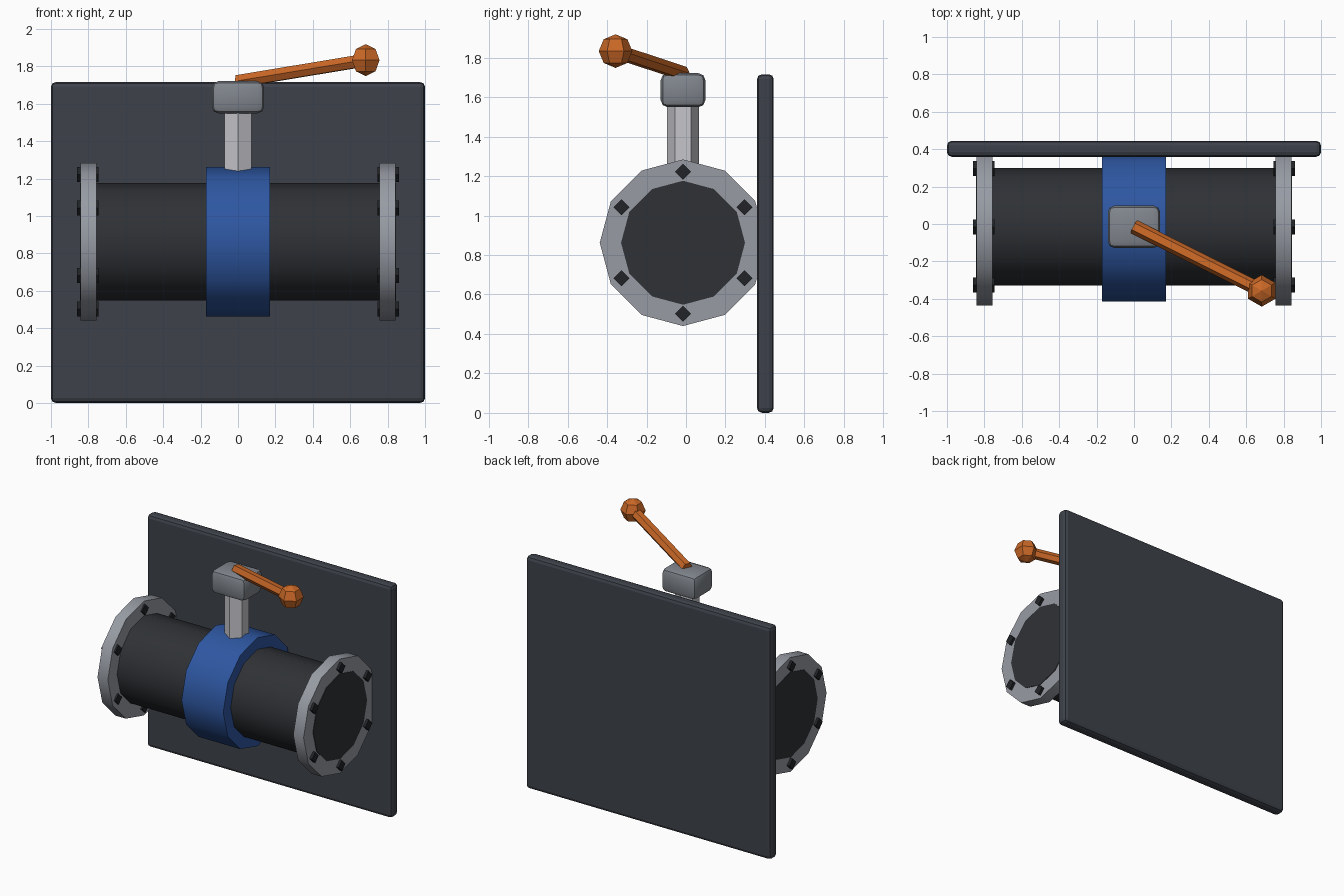
import bpy, bmesh, math
from mathutils import Matrix, Vector

if "Cube" in bpy.data.objects:
    bpy.data.objects.remove(bpy.data.objects["Cube"])

YC, ZC = -0.015, 0.862          # pipe axis


def material(name, rgb):
    m = bpy.data.materials.new(name)
    m.diffuse_color = (*rgb, 1)
    m.use_nodes = True
    m.node_tree.nodes["Principled BSDF"].inputs["Base Color"].default_value = m.diffuse_color
    return m


PANEL = material("slate", (0.047, 0.054, 0.068))
PIPE = material("dark_iron", (0.028, 0.031, 0.036))
BLUE = material("blue_paint", (0.027, 0.095, 0.36))
ORANGE = material("orange_paint", (0.60, 0.14, 0.02))
STEEL = material("steel", (0.31, 0.33, 0.37))
LIGHT = material("light_steel", (0.56, 0.56, 0.60))
GREY = material("head_grey", (0.22, 0.24, 0.27))
BLACK = material("bolt_black", (0.015, 0.017, 0.02))


def finish(name, bm, mat, smooth=False):
    bmesh.ops.recalc_face_normals(bm, faces=bm.faces)
    me = bpy.data.meshes.new(name)
    bm.to_mesh(me)
    bm.free()
    ob = bpy.data.objects.new(name, me)
    bpy.context.collection.objects.link(ob)
    me.materials.append(mat)
    if smooth:
        bpy.ops.object.select_all(action='DESELECT')
        ob.select_set(True)
        bpy.context.view_layer.objects.active = ob
        bpy.ops.object.shade_smooth_by_angle(angle=math.radians(35))
    return ob


def rod(name, a, b, r, sides, mat, smooth=False):
    """Prism from a to b with one corner pointing sideways (local y is horizontal)."""
    a, b = Vector(a), Vector(b)
    z = (b - a).normalized()
    y = Vector((0, 1, 0)) if abs(z.z) > 0.99 else Vector((0, 0, 1)).cross(z).normalized()
    x = y.cross(z)
    rot = Matrix((x, y, z)).transposed().to_4x4()
    bm = bmesh.new()
    bmesh.ops.create_cone(bm, cap_ends=True, segments=sides, radius1=r, radius2=r,
                          depth=(b - a).length,
                          matrix=Matrix.Translation((a + b) / 2) @ rot)
    return finish(name, bm, mat, smooth)


def box(name, centre, size, bevel, mat, smooth=False):
    bm = bmesh.new()
    bmesh.ops.create_cube(bm, size=1, matrix=Matrix.Translation(centre) @ Matrix.Diagonal((*size, 1)))
    bmesh.ops.bevel(bm, geom=bm.edges[:], offset=bevel, segments=2, profile=0.5, affect='EDGES')
    return finish(name, bm, mat, smooth)


# back panel
box("back_panel", (0, 0.402, 0.858), (2, 0.085, 1.715), 0.025, PANEL)

# pipe and valve body
rod("pipe", (-0.845, YC, ZC), (0.845, YC, ZC), 0.314, 12, PIPE, True)
rod("valve_body", (-0.17, YC, ZC), (0.17, YC, ZC), 0.40, 12, BLUE, True)

# flanges with six bolts each
for side, s in (("left", -1), ("right", 1)):
    rod(f"flange_{side}", (s * 0.757, YC, ZC), (s * 0.841, YC, ZC), 0.422, 12, STEEL, True)
    for i in range(6):
        t = i * math.pi / 3
        y, z = YC + 0.36 * math.sin(t), ZC + 0.36 * math.cos(t)
        rod(f"bolt_{side}_{i + 1}", (s * 0.745, y, z), (s * 0.86, y, z), 0.04, 4, BLACK)

# stem and head
rod("stem", (0, YC, 1.2), (0, YC, 1.6), 0.082, 6, LIGHT)
box("stem_head", (0, YC, 1.635), (0.28, 0.226, 0.172), 0.035, GREY, True)

# lever and knob
knob = Vector((0.683, -0.357, 1.833))
rod("lever", (0, YC, 1.72), knob, 0.038, 6, ORANGE)
bm = bmesh.new()
bmesh.ops.create_uvsphere(bm, u_segments=6, v_segments=4, radius=0.085,
                          matrix=Matrix.Translation(knob))
finish("lever_knob", bm, ORANGE)
